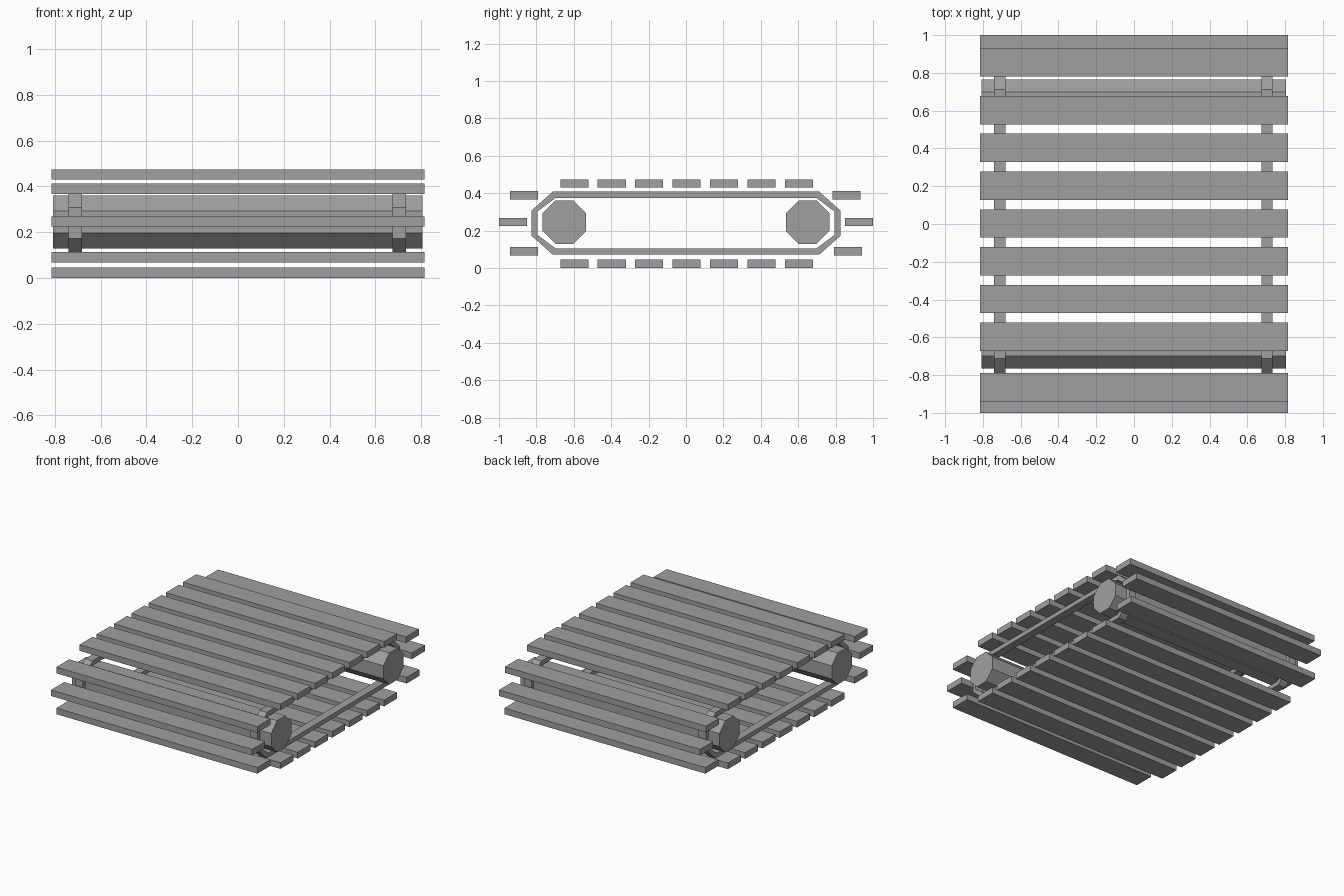
import bpy
import bmesh
from math import cos, sin, pi

cube = bpy.data.objects.get("Cube")
if cube:
    bpy.data.objects.remove(cube, do_unlink=True)

GREY = (0.35, 0.35, 0.35, 1)
mat = bpy.data.materials.new("plain grey")
mat.use_nodes = True
mat.diffuse_color = GREY
bsdf = next(n for n in mat.node_tree.nodes if n.type == "BSDF_PRINCIPLED")
bsdf.inputs["Base Color"].default_value = GREY


def finish(name, bm):
    bmesh.ops.recalc_face_normals(bm, faces=bm.faces)
    mesh = bpy.data.meshes.new(name)
    bm.to_mesh(mesh)
    bm.free()
    mesh.materials.append(mat)
    bpy.context.collection.objects.link(bpy.data.objects.new(name, mesh))


def slat(name, y, z):
    bm = bmesh.new()
    bmesh.ops.create_cube(bm, size=1)
    for v in bm.verts:
        v.co.x *= 1.63
        v.co.y = v.co.y * 0.15 + y
        v.co.z = v.co.z * 0.045 + z
    finish(name, bm)


def roller(name, y):
    # Octagonal prism lying along x with flat top and sides
    bm = bmesh.new()
    radius = 0.116 / cos(pi / 8)
    rings = [[bm.verts.new((x, y + radius * cos((i + 0.5) * pi / 4),
                            0.245 + radius * sin((i + 0.5) * pi / 4)))
              for i in range(8)] for x in (-0.808, 0.806)]
    for ring in rings:
        bm.faces.new(ring)
    for i in range(8):
        j = (i + 1) % 8
        bm.faces.new((rings[0][i], rings[0][j], rings[1][j], rings[1][i]))
    finish(name, bm)


def outline(y_flat, y_end, z_side, z_flat):
    # Long octagon, symmetric about the roller axis height
    quarter = [(y_end, z_side), (y_flat, z_flat)]
    half = quarter + [(-y, z) for y, z in reversed(quarter)]
    return [(y, 0.24 + z) for y, z in half + [(-y, -z) for y, z in half]]


def belt(name, x):
    outer = outline(0.713, 0.825, 0.068, 0.168)
    inner = outline(0.697, 0.795, 0.062, 0.135)
    bm = bmesh.new()
    loops = [[bm.verts.new((px, y, z)) for y, z in pts]
             for px, pts in ((x - 0.03, outer), (x + 0.03, outer),
                             (x + 0.03, inner), (x - 0.03, inner))]
    for k in range(4):
        a, b = loops[k], loops[(k + 1) % 4]
        for i in range(8):
            j = (i + 1) % 8
            bm.faces.new((a[i], a[j], b[j], b[i]))
    finish(name, bm)


# Top and bottom runs of slats
for i in range(7):
    y = (i - 3) * 0.2 + 0.003
    slat(f"top_slat_{i + 1}", y, 0.452)
    slat(f"bottom_slat_{i + 1}", y, 0.0225)

# Slats going around each end
for end, s in (("front", -1), ("back", 1)):
    slat(f"{end}_upper_slat", -0.865 if s < 0 else 0.857, 0.39)
    slat(f"{end}_middle_slat", s * 0.925, 0.246)
    slat(f"{end}_lower_slat", s * 0.865, 0.09)
    roller(f"{end}_roller", s * 0.65)

# Belts joining the rollers
belt("right_belt", -0.71)
belt("left_belt", 0.704)
